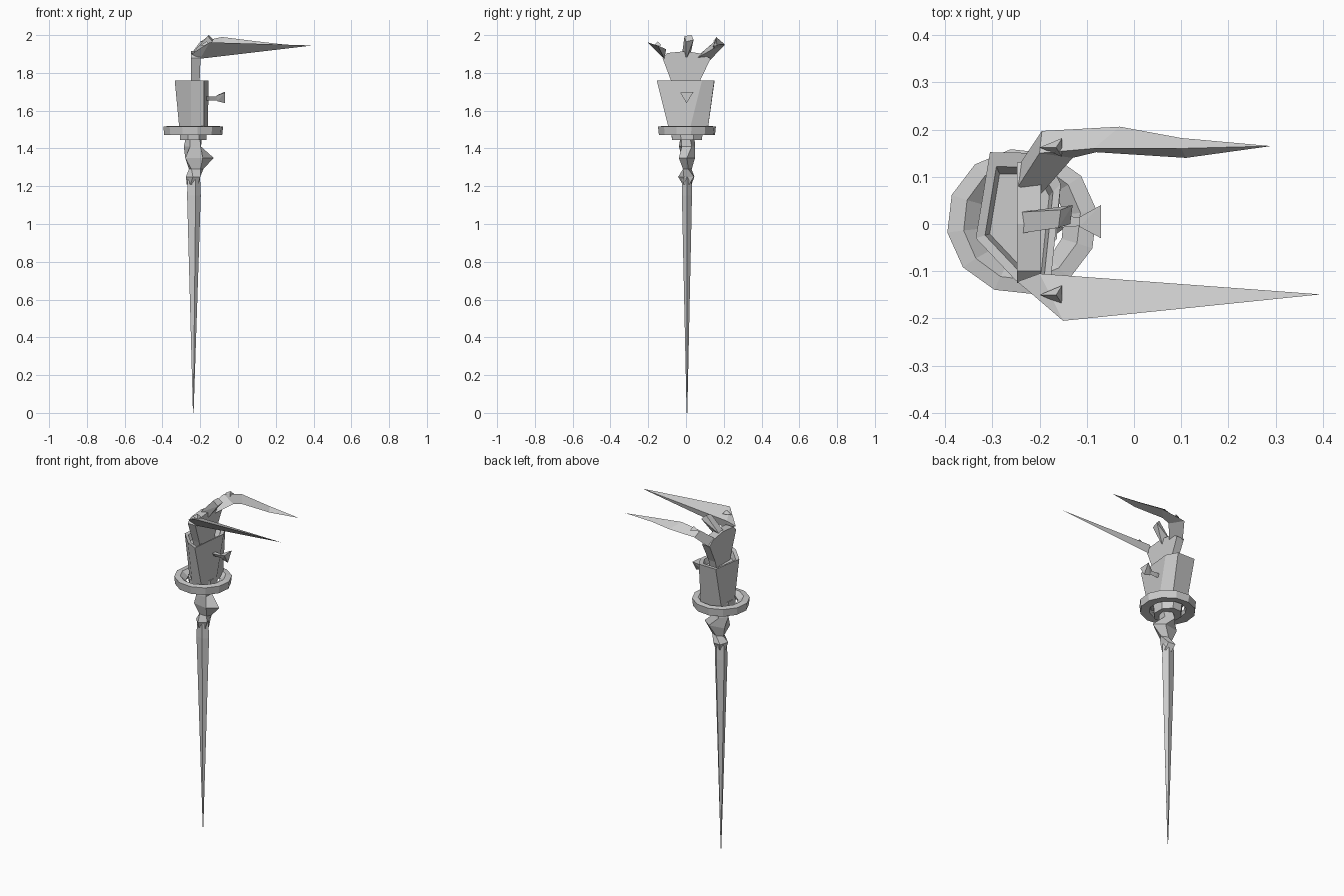
import bpy, bmesh, math
from mathutils import Vector

cube = bpy.data.objects.get("Cube")
if cube:
    bpy.data.objects.remove(cube, do_unlink=True)

grey = bpy.data.materials.new("plain_grey")
grey.use_nodes = True
COLOUR = (0.6, 0.6, 0.6, 1)
grey.diffuse_color = COLOUR
grey.node_tree.nodes["Principled BSDF"].inputs["Base Color"].default_value = COLOUR
AXIS = Vector((-0.237, 0.005, 0))


def finish(name, bm):
    bmesh.ops.recalc_face_normals(bm, faces=bm.faces)
    mesh = bpy.data.meshes.new(name)
    bm.to_mesh(mesh)
    bm.free()
    mesh.materials.append(grey)
    obj = bpy.data.objects.new(name, mesh)
    bpy.context.collection.objects.link(obj)
    return obj


def hull(name, points):
    """Faceted lump wrapped around a few corner points."""
    bm = bmesh.new()
    for p in points:
        bm.verts.new(p)
    bmesh.ops.convex_hull(bm, input=bm.verts[:])
    return finish(name, bm)


def loft(name, sections, closed=False):
    """Skin equal-length sections; closed joins the last to the first."""
    bm = bmesh.new()
    rings = [[bm.verts.new(p) for p in s] for s in sections]
    n = len(rings[0])
    pairs = list(zip(rings, rings[1:]))
    if closed:
        pairs.append((rings[-1], rings[0]))
    for a, b in pairs:
        for i in range(n):
            j = (i + 1) % n
            bm.faces.new((a[i], a[j], b[j], b[i]))
    if not closed:
        bm.faces.new(rings[0])
        bm.faces.new(rings[-1])
    bmesh.ops.remove_doubles(bm, verts=bm.verts, dist=0.0005)
    return finish(name, bm)


def oval(sides, z, rx, ry, turn=0, dx=0):
    return [AXIS + Vector((dx + rx * math.cos(a), ry * math.sin(a), z))
            for a in (math.tau * i / sides + turn for i in range(sides))]


# Long tapering spike
loft("spike", [oval(5, 0, 0.002, 0.002), oval(5, 1.15, 0.04, 0.028),
               oval(5, 1.25, 0.036, 0.026)])

# Twisted knot between spike and collar
loft("knot", [oval(5, 1.21, 0.035, 0.025, 0.5),
              oval(5, 1.25, 0.04, 0.047, 0.9),
              oval(5, 1.29, 0.04, 0.025, 0.3, 0.015),
              oval(5, 1.35, 0.083, 0.045, 0, 0.025),
              oval(5, 1.41, 0.05, 0.045, 0.6),
              oval(5, 1.46, 0.045, 0.04, 0.4, 0.005)])

# Collar under the ring
loft("collar", [oval(8, 1.445, 0.075, 0.085, 0.4),
                oval(8, 1.52, 0.08, 0.095, 0.4)])

# Guard ring
loft("guard_ring", [oval(12, 1.47, 0.155, 0.15, 0.15),
                    oval(12, 1.515, 0.16, 0.155, 0.15),
                    oval(12, 1.52, 0.125, 0.125, 0.15),
                    oval(12, 1.495, 0.09, 0.1, 0.15),
                    oval(12, 1.475, 0.1, 0.105, 0.15)], closed=True)

# Flaring six-sided cup with a shallow hollow
base = [(-.3, .09), (-.31, -.02), (-.25, -.08), (-.18, -.09), (-.16, .02), (-.18, .115)]
rim = [(-.305, .152), (-.335, -.03), (-.25, -.12), (-.18, -.155), (-.155, .085), (-.19, .15)]


def inset(points, z, k):
    return [(AXIS.x + (x - AXIS.x) * k, y * k, z) for x, y in points]


loft("cup", [inset(base, 1.5, 1), inset(rim, 1.76, 1),
             inset(rim, 1.755, 0.8), inset(rim, 1.72, 0.7)])

# Side peg: thin stalk and wedge-shaped head
loft("peg_stalk", [[(x, 0.005 - w, 1.675), (x, 0.005 + w, 1.675), (x, 0.005, 1.655)]
                   for x, w in ((-.2, .02), (-.15, .012), (-.1, .008))])
hull("peg_head", [(-.07, -.03, 1.695), (-.07, .04, 1.7), (-.07, .003, 1.64),
                  (-.115, -.006, 1.68), (-.115, .015, 1.68), (-.11, .005, 1.65)])

# Fan-shaped plate that carries the prongs
outline = [(-.045, 1.65), (-.08, 1.76), (-.125, 1.88), (-.1, 1.905),
           (0, 1.915), (.09, 1.9), (.13, 1.875), (.075, 1.76), (.045, 1.65)]
loft("fan_plate", [[(x + 0.04 * (z - 1.76) * (x > -0.22), y, z) for y, z in outline]
                   for x in (-.248, -.203)])

# Short middle prong
hull("middle_prong", [(-.242, .025, 1.905), (-.242, -.02, 1.905), (-.205, 0, 1.87),
                      (-.155, .03, 2.0), (-.13, .04, 1.975),
                      (-.135, 0, 1.965), (-.16, -.008, 1.995)])

# Long straight claw
hull("right_claw", [(-.247, -.122, 1.9), (-.2, -.105, 1.925), (-.2, -.115, 1.875),
                    (-.15, -.205, 1.962), (.395, -.149, 1.945)])

# Curved claw, triangular in section
tip = (.29, .165, 1.945)
loft("left_claw", [[(-.243, .125, 1.865), (-.2, .06, 1.88), (-.245, .08, 1.905)],
                   [(-.195, .197, 1.94), (-.13, .14, 1.925), (-.2, .15, 1.965)],
                   [(-.03, .206, 1.95), (-.08, .152, 1.935), (-.085, .16, 1.99)],
                   [(.1, .182, 1.95), (.11, .14, 1.94), (.1, .16, 1.967)],
                   [tip, tip, tip]])

# Small thorn on top of each claw
for side, y, z in (("right", -.15, 1.945), ("left", .162, 1.965)):
    hull(side + "_thorn", [(-.2, y, z), (-.152, y + .02, z), (-.152, y - .02, z),
                           (-.165, y, z + .022)])
